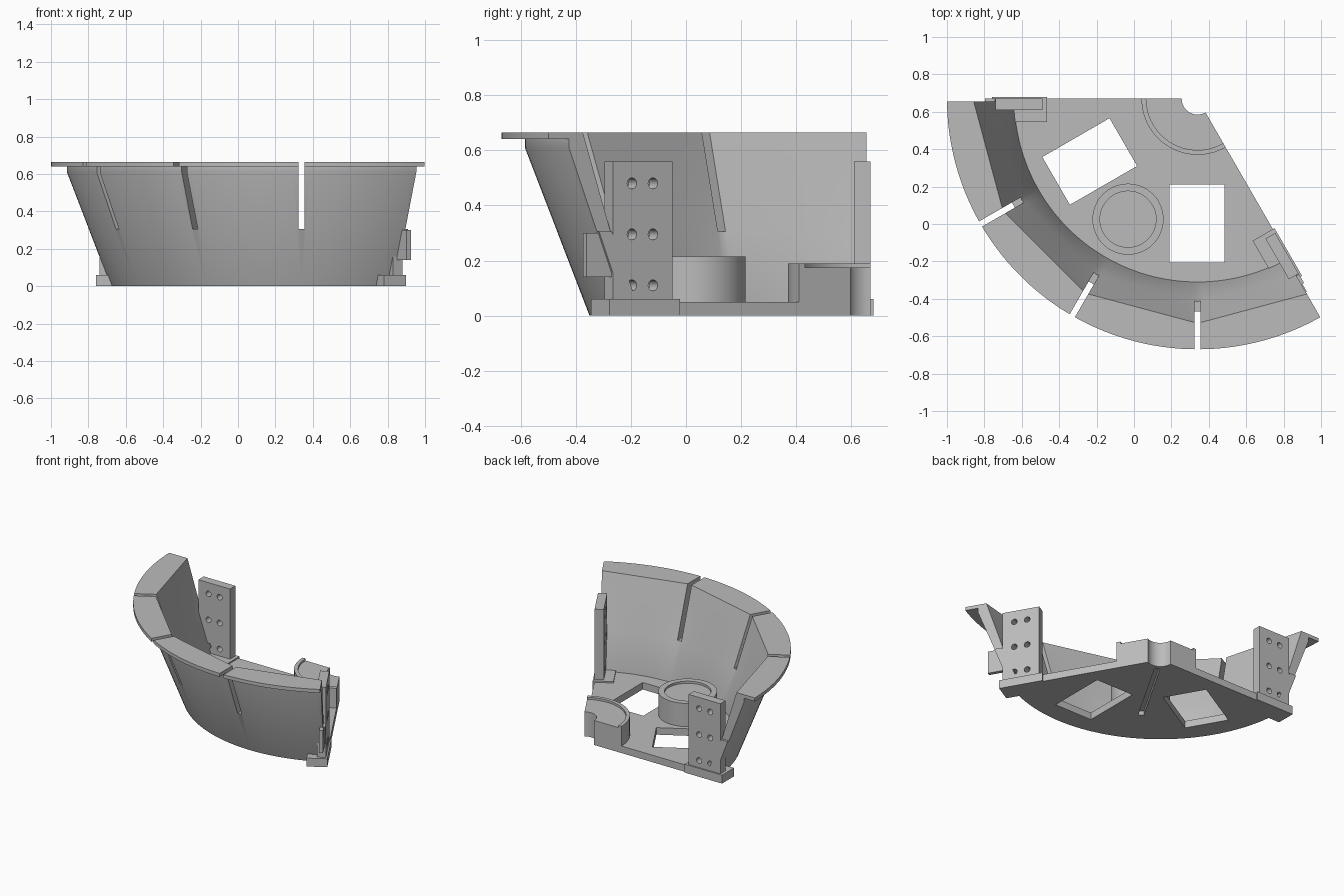
import bpy, bmesh
from math import sin, cos, radians, pi
from mathutils import Vector, Matrix

old = bpy.data.objects.get("Cube")
if old:
    bpy.data.objects.remove(old)

grey = bpy.data.materials.new("plain_grey")
grey.use_nodes = True
colour = (0.5, 0.5, 0.5, 1)
grey.diffuse_color = colour
grey.node_tree.nodes["Principled BSDF"].inputs["Base Color"].default_value = colour

CX, CY = 0.34, 0.67          # sector centre
START, END, STEP = 180, 300, 30


def polar(r, deg, v=0):
    """Point at radius r along an angle, shifted sideways by v (clockwise)."""
    a = radians(deg)
    return Vector((CX + r * cos(a) + v * sin(a), CY + r * sin(a) - v * cos(a)))


def finish(name, bm):
    bmesh.ops.recalc_face_normals(bm, faces=bm.faces)
    mesh = bpy.data.meshes.new(name)
    bm.to_mesh(mesh)
    bm.free()
    ob = bpy.data.objects.new(name, mesh)
    bpy.context.collection.objects.link(ob)
    mesh.materials.append(grey)
    return ob


def prism(name, points, z0, z1):
    bm = bmesh.new()
    face = bm.faces.new([bm.verts.new((p[0], p[1], z0)) for p in points])
    up = bmesh.ops.extrude_face_region(bm, geom=[face])["geom"]
    bmesh.ops.translate(bm, vec=(0, 0, z1 - z0),
                        verts=[g for g in up if isinstance(g, bmesh.types.BMVert)])
    return finish(name, bm)


def block(name, deg, u, v, z):
    """Box in the frame of a radial line: u along it, v across it."""
    return prism(name, [polar(u[0], deg, v[0]), polar(u[1], deg, v[0]),
                        polar(u[1], deg, v[1]), polar(u[0], deg, v[1])], *z)


def cylinder(name, centre, radius, length, axis=(0, 0, 1), sides=48):
    bm = bmesh.new()
    turn = Vector((0, 0, 1)).rotation_difference(Vector(axis)).to_matrix().to_4x4()
    bmesh.ops.create_cone(bm, cap_ends=True, segments=sides, radius1=radius,
                          radius2=radius, depth=length,
                          matrix=Matrix.Translation(centre) @ turn)
    return finish(name, bm)


def cut(ob, cutters):
    for c in cutters:
        c.hide_render = True
        m = ob.modifiers.new("cut", "BOOLEAN")
        m.operation, m.solver, m.object = "DIFFERENCE", "EXACT", c
    bpy.context.view_layer.update()
    dg = bpy.context.evaluated_depsgraph_get()
    mesh = bpy.data.meshes.new_from_object(ob.evaluated_get(dg))
    ob.modifiers.clear()
    ob.data = mesh
    for c in cutters:
        bpy.data.objects.remove(c)
    return ob


def sector(r, inner=0.085):
    outer = [polar(r, d) for d in range(START, END + 1, 2)]
    return outer + [polar(inner, d) for d in range(END, START - 1, -8)]


# Flared wall: round outside, flat panels inside, flange on top
outside = [(1.02, 0), (1.255, 0.61), (1.255, 0.64), (1.34, 0.64), (1.34, 0.665)]
bm = bmesh.new()
rings = []
for d in range(START, END + 1, 2):
    flat = 1 / cos(radians((d - START) % STEP - STEP / 2))
    profile = outside + [(1.16 * flat, 0.665), (1.048 * flat, 0.305), (0.98, 0.05), (0.98, 0)]
    rings.append([bm.verts.new((*polar(r, d), z)) for r, z in profile])
for a, b in zip(rings, rings[1:]):
    for i in range(len(a)):
        j = (i + 1) % len(a)
        bm.faces.new((a[i], a[j], b[j], b[i]))
bm.faces.new(rings[0])
bm.faces.new(rings[-1])
wall = finish("flared_wall", bm)
cut(wall, [block("slot", d, (0.9, 1.5), (-0.016, 0.016), (0.305, 0.8))
           for d in range(START, END + 1, STEP)])

# Floor plate with two windows and a groove underneath
floor = prism("floor_plate", sector(1.0), 0, 0.05)
cut(floor, [block("window_a", 270, (0.46, 0.875), (-0.145, 0.15), (-0.1, 0.2)),
            block("window_b", 210, (0.46, 0.875), (-0.15, 0.145), (-0.1, 0.2)),
            block("groove", 240, (0.12, 0.72), (-0.018, 0.018), (-0.1, 0.03))])

# Corner hub with a raised rim
prism("hub", sector(0.275), 0.04, 0.175)
prism("hub_rim", sector(0.3, 0.275), 0.04, 0.19)

# Round boss with a shallow dish
spot = Vector((*polar(0.744, 240), 0))
boss = cylinder("round_boss", spot + Vector((0, 0, 0.128)), 0.19, 0.175, sides=64)
cut(boss, [cylinder("dish", spot + Vector((0, 0, 0.25)), 0.15, 0.1, sides=64)])

# Drilled bracket and foot at each end; side is the outward direction
for label, deg, side in (("right", START, 1), ("left", END, -1)):
    across = (polar(0, deg, side) - polar(0, deg)).to_3d()
    plate = block(label + "_bracket", deg, (0.83, 1.08), (-0.06 * side, 0), (0.04, 0.56))
    cut(plate, [cylinder("hole", (*polar(u, deg), z), 0.02, 0.3, across, 24)
                for u in (0.912, 1.0) for z in (0.11, 0.295, 0.48)])
    foot = block(label + "_foot", deg, (0.805, 1.1), (-0.125 * side, 0.01 * side), (0, 0.06))
    cut(foot, [cylinder("foot_hole", (*polar(0.9, deg, -0.06 * side), 0), 0.016, 0.06)])

# Locking tab on one end
block("locking_tab", END, (1.05, 1.185), (0.01, 0.035), (0.14, 0.3))

# Smooth the curves, keep the edges crisp
bpy.ops.object.select_all(action="DESELECT")
for ob in bpy.context.collection.objects:
    if ob.type == "MESH" and ob.data.materials and ob.data.materials[0] == grey:
        ob.select_set(True)
        bpy.context.view_layer.objects.active = ob
bpy.ops.object.shade_smooth_by_angle(angle=radians(25))
